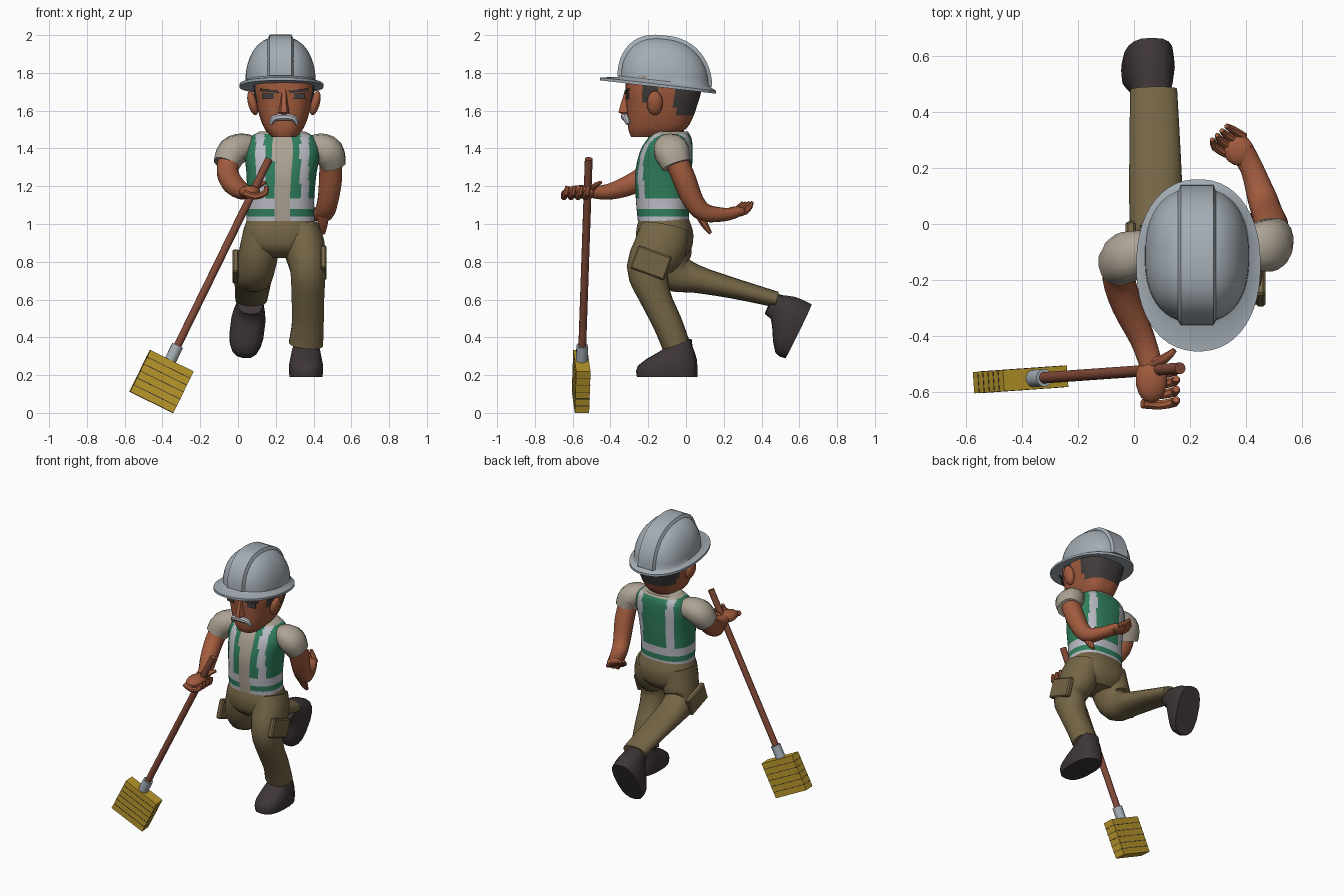
import bpy, bmesh, math
from mathutils import Vector, Matrix

if "Cube" in bpy.data.objects:
    bpy.data.objects.remove(bpy.data.objects["Cube"])

def mat(name, r, g, b):
    m = bpy.data.materials.new(name)
    m.diffuse_color = (r, g, b, 1)
    m.use_nodes = True
    m.node_tree.nodes["Principled BSDF"].inputs["Base Color"].default_value = m.diffuse_color
    return m

SKIN = mat("skin", .36, .105, .048)
GREEN = mat("vest green", .03, .21, .11)
STRIPE = mat("reflective grey", .50, .50, .56)
SHIRT = mat("shirt beige", .42, .37, .30)
PANTS = mat("trouser olive", .175, .13, .06)
BOOT = mat("boot dark", .048, .036, .038)
HAT = mat("hat grey", .37, .42, .46)
HAIR = mat("hair dark", .055, .045, .045)
YELLOW = mat("broom yellow", .50, .32, .025)
WOOD = mat("wood", .23, .07, .04)

def finish(name, bm, mats, rule=None, angle=40):
    bmesh.ops.recalc_face_normals(bm, faces=bm.faces)
    if rule:
        for f in bm.faces:
            f.material_index = rule(f.calc_center_median())
    me = bpy.data.meshes.new(name)
    bm.to_mesh(me)
    bm.free()
    for m in mats:
        me.materials.append(m)
    me.shade_smooth()
    me.set_sharp_from_angle(angle=math.radians(angle))
    ob = bpy.data.objects.new(name, me)
    bpy.context.collection.objects.link(ob)
    return ob

def loft(name, rings, mats, rule=None, angle=40):
    bm = bmesh.new()
    vs = [[bm.verts.new(p) for p in r] for r in rings]
    n = len(vs[0])
    for a, b in zip(vs, vs[1:]):
        for i in range(n):
            j = (i + 1) % n
            bm.faces.new((a[i], a[j], b[j], b[i]))
    bm.faces.new(vs[0][::-1])
    bm.faces.new(vs[-1])
    return finish(name, bm, mats, rule, angle)

def spline(keys, steps):
    """Catmull-Rom through tuples of numbers."""
    k = [keys[0]] + list(keys) + [keys[-1]]
    out = []
    for i in range(1, len(k) - 2):
        for s in range(steps):
            t = s / steps
            out.append([.5 * (2*b + (c-a)*t + (2*a-5*b+4*c-d)*t*t + (3*b-a-3*c+d)*t**3)
                        for a, b, c, d in zip(k[i-1], k[i], k[i+1], k[i+2])])
    return out + [list(keys[-1])]

def oval(n, e):
    for i in range(n):
        a = 2 * math.pi * (i + .5) / n
        c, s = math.cos(a), math.sin(a)
        yield math.copysign(abs(c)**(2/e), c), math.copysign(abs(s)**(2/e), s)

def level(z, cx, rx, y0, y1, n=24, e=2.4):
    """Horizontal ring between y0 and y1."""
    return [Vector((cx + rx*c, (y0+y1)/2 + (y1-y0)/2*s, z)) for c, s in oval(n, e)]

def tube(name, keys, m, n=14, steps=3, e=2.2, ref=(1, 0, 0)):
    """Oval tube; keys are x, y, z, half width, half depth."""
    k = spline(keys, steps)
    pts = [Vector(p[:3]) for p in k]
    rings = []
    for i, p in enumerate(k):
        t = (pts[min(i+1, len(k)-1)] - pts[max(i-1, 0)]).normalized()
        v = t.cross(Vector(ref)).normalized()
        u = v.cross(t)
        rings.append([pts[i] + u*p[3]*c + v*p[4]*s for c, s in oval(n, e)])
    return loft(name, rings, [m])

def box(name, size, M, m, bevel=0):
    bm = bmesh.new()
    bmesh.ops.create_cube(bm, size=1, matrix=M @ Matrix.Diagonal((*size, 1)))
    if bevel:
        bmesh.ops.bevel(bm, geom=bm.edges[:], offset=bevel, segments=1, affect='EDGES')
    return finish(name, bm, [m], angle=30)

def ball(name, c, r, m, rot=Matrix()):
    bm = bmesh.new()
    bmesh.ops.create_uvsphere(bm, u_segments=14, v_segments=9, radius=1,
        matrix=Matrix.Translation(c) @ rot @ Matrix.Diagonal((*r, 1)))
    return finish(name, bm, [m])

# Torso: shirt with safety vest coloured by position
def vest(p):
    dx, front = abs(p.x - .235), p.y < -.12
    if front and dx < .047 or p.z > 1.475:
        return 2
    if p.z < 1.04 or 1.085 < p.z < 1.13:
        return 1
    return 1 if p.z > 1.12 and .095 < dx < .14 else 0

torso = spline([(1.015, .225, .180, -.255, .015), (1.12, .225, .178, -.265, .02),
                (1.26, .23, .185, -.27, .03), (1.38, .235, .20, -.245, .035),
                (1.45, .235, .18, -.205, .03), (1.49, .235, .12, -.17, .01)], 9)
loft("vest_torso", [level(*k, n=72) for k in torso], [GREEN, STRIPE, SHIRT], vest)
loft("neck", [level(z, .235, .075, -.17, -.01) for z in (1.44, 1.56)], [SKIN])

# Trousers: hips, two legs, cargo pockets
hips = spline([(.82, .225, .11, -.19, -.01), (.87, .225, .175, -.25, .03), (.94, .225, .198, -.265, .04),
               (.99, .225, .19, -.26, .03), (1.04, .225, .172, -.245, .01)], 3)
loft("hips", [level(*k) for k in hips], [PANTS])
tube("front_leg", [(.33, -.11, .98, .10, .13), (.35, -.135, .88, .11, .14), (.37, -.20, .76, .095, .115),
                   (.37, -.165, .62, .088, .085), (.37, -.10, .48, .085, .078),
                   (.36, -.055, .365, .092, .075)], PANTS, 18)
tube("back_leg", [(.13, -.11, .97, .10, .13), (.11, -.10, .85, .105, .13), (.09, -.06, .75, .10, .11),
                  (.08, .05, .71, .098, .075), (.075, .25, .66, .093, .055),
                  (.07, .48, .60, .085, .042)], PANTS, 18)
for name, x, y, z in (("front_pocket", .452, -.185, .795), ("back_pocket", -.012, -.10, .775)):
    box(name, (.035, .19, .13), Matrix.Translation((x, y, z)) @ Matrix.Rotation(math.radians(-20), 4, 'X'),
        PANTS, .008)

# Boots: one shape, the back one swung up with its toe down
def boot(name, M):
    k = [(.0, 0, .088, -.32, 0), (.03, 0, .092, -.325, 0), (.06, 0, .092, -.315, 0), (.095, 0, .085, -.27, -.003),
         (.135, 0, .077, -.20, -.015), (.16, 0, .07, -.165, -.025), (.20, 0, .065, -.155, -.03)]
    loft(name, [[M @ p for p in level(*s, n=18, e=2.6)] for s in k], [BOOT], angle=45)

boot("front_boot", Matrix.Translation((.36, .06, .19)))
boot("back_boot", Matrix.Translation((.065, .665, .575)) @ Matrix.Rotation(math.radians(7), 4, 'Y')
     @ Matrix.Rotation(math.radians(64), 4, 'X'))

# Arms: short sleeves and bare arms
tube("right_sleeve", [(.09, -.09, 1.40, .06, .06), (.03, -.10, 1.405, .08, .075), (-.03, -.12, 1.38, .09, .082),
                      (-.062, -.15, 1.315, .075, .07)], SHIRT, ref=(0, 1, 0))
tube("right_arm", [(-.04, -.13, 1.37, .06, .06), (-.055, -.19, 1.275, .058, .06), (-.025, -.29, 1.21, .055, .055),
                   (.03, -.41, 1.17, .046, .042), (.06, -.50, 1.17, .042, .032)], SKIN)
tube("left_sleeve", [(.38, -.09, 1.40, .06, .06), (.43, -.085, 1.405, .085, .075), (.48, -.075, 1.38, .095, .082),
                     (.505, -.05, 1.31, .078, .068)], SHIRT, ref=(0, 1, 0))
tube("left_arm", [(.49, -.06, 1.36, .06, .06), (.49, -.01, 1.24, .062, .062), (.475, .04, 1.12, .055, .055),
                  (.455, .10, 1.06, .052, .048), (.42, .20, 1.05, .042, .036),
                  (.385, .26, 1.06, .045, .03)], SKIN)

# Hands: palm, four fingers and a thumb each
ball("right_palm", (.062, -.555, 1.17), (.058, .085, .036), SKIN)
ball("left_palm", (.372, .265, 1.065), (.055, .06, .028), SKIN, Matrix.Rotation(.6, 4, 'Z'))
for i in range(4):
    y = -.53 - .037 * i
    tube(f"right_finger_{i+1}", [(.03, y, 1.165, .018, .018), (.09, y-.005, 1.145, .018, .018),
         (.145, y+.005, 1.165, .017, .017), (.15, y+.015, 1.20, .012, .012)], SKIN, 8, 2, ref=(0, 1, 0))
    dx, dy = -.024 * i, -.02 * i
    tube(f"left_finger_{i+1}", [(.395+dx*.9, .31+dy, 1.06, .015, .015), (.355+dx*.9, .335+dy, 1.085, .015, .015),
         (.33+dx*.7, .35+dy*.8, 1.115, .009, .009)], SKIN, 8, 2)
tube("right_thumb", [(.06, -.50, 1.18, .02, .018), (.11, -.48, 1.205, .018, .014), (.145, -.45, 1.22, .009, .009)],
     SKIN, 8, 2)
tube("left_thumb", [(.45, .07, 1.05, .035, .025), (.45, .10, .995, .025, .02), (.45, .13, .95, .012, .01)],
     SKIN, 8, 2)

# Head: tapered block with hair at the back and sideburns
def hair(p):
    back = p.y > -.06 and p.z > 1.575
    burn = -.225 < p.y < -.15 and p.z > 1.645
    return 1 if (back or burn) and p.z < 1.76 else 0

CX = .243
head = spline([(1.46, CX, .065, -.29, -.10), (1.50, CX, .10, -.305, -.005), (1.56, CX, .126, -.31, .035),
               (1.63, CX, .145, -.315, .06), (1.70, CX, .16, -.32, .08), (1.78, CX, .165, -.32, .085)], 5)
loft("head", [level(*k, n=48, e=2.8) for k in head], [SKIN, HAIR], hair)
loft("nose", [[Vector((CX - w, -.30, z)), Vector((CX - w*.5, y, z)), Vector((CX + w*.5, y, z)),
               Vector((CX + w, -.30, z))] for z, w, y in
              ((1.575, .022, -.325), (1.59, .032, -.358), (1.64, .024, -.345), (1.71, .018, -.322))], [SKIN], angle=25)
tube("moustache", [(CX-.07, -.305, 1.53, .012, .012), (CX-.05, -.318, 1.56, .018, .018),
                   (CX, -.325, 1.567, .02, .02), (CX+.05, -.318, 1.56, .018, .018),
                   (CX+.07, -.305, 1.53, .012, .012)], STRIPE, 8, 3, ref=(0, 1, 0))
for s, side in ((-1, "right"), (1, "left")):
    ball(f"{side}_ear", (CX + s*.165, -.165, 1.64), (.026, .042, .066), SKIN, Matrix.Rotation(s*.25, 4, 'Y'))
    turn = Matrix.Rotation(s * .17, 4, 'Z')
    box(f"{side}_eye", (.06, .008, .032), Matrix.Translation((CX + s*.082, -.311, 1.678)) @ turn, HAIR)
    box(f"{side}_brow", (.10, .009, .014), Matrix.Translation((CX + s*.078, -.313, 1.705)) @ turn
        @ Matrix.Rotation(s * -.12, 4, 'Y'), BOOT)

# Hard hat: tilted brim and dome, with a raised centre ridge
def tilt(p):
    return Vector((p.x, p.y, p.z - .115 * (p.y + .12)))

rings = [level(1.725, .23, .17, -.33, .11, 48), level(1.722, .23, .222, -.455, .16, 48, 2.2),
         level(1.737, .23, .222, -.455, .16, 48, 2.2), level(1.752, .225, .19, -.36, .132, 48)]
for i in range(12):
    a = i / 11.3 * math.pi / 2
    k = math.cos(a) ** .8
    rings.append(level(1.757 + .232 * math.sin(a), .225, .186*k, -.112 - .24*k, -.112 + .24*k, 48))
loft("hard_hat", [[tilt(p) for p in r] for r in rings], [HAT], angle=35)
strip = []
for i in range(25):
    a = math.pi * i / 24
    c, s = math.cos(a), math.sin(a)
    y, z = math.copysign(abs(c) ** .8, c), s
    strip.append([tilt(Vector((.225 + x, -.112 + .24*y*k, 1.757 + .232*z*k)))
                  for x, k in ((-.07, .94), (-.058, 1.045), (.058, 1.045), (.07, .94))])
loft("hat_ridge", strip, [HAT], angle=35)

# Broom: handle, ferrule and a layered bristle block
top, low = Vector((.165, -.515, 1.345)), Vector((-.335, -.55, .325))
up = (top - low).normalized()
across = Vector((math.cos(.07), math.sin(.07), 0))
across = (across - up * across.dot(up)).normalized()
F = Matrix((across, up.cross(across), up)).transposed().to_4x4()

def rod(name, a, b, r, m):
    loft(name, [[p + F.to_3x3() @ Vector((r*c, r*s, 0)) for c, s in oval(12, 2)] for p in (a, b)], [m])

rod("broom_handle", low, top, .021, WOOD)
rod("broom_ferrule", low - up*.06, low + up*.035, .032, HAT)
mid = Vector((-.405, -.555, .166))
for i in range(6):
    z = (i - 2.5) * .0408
    box(f"bristle_layer_{i+1}", (.255, .076, .0408), Matrix.Translation(mid + up*z) @ F, YELLOW)
    if i:
        box(f"bristle_line_{i}", (.257, .078, .004), Matrix.Translation(mid + up*(z-.0204)) @ F, BOOT)
